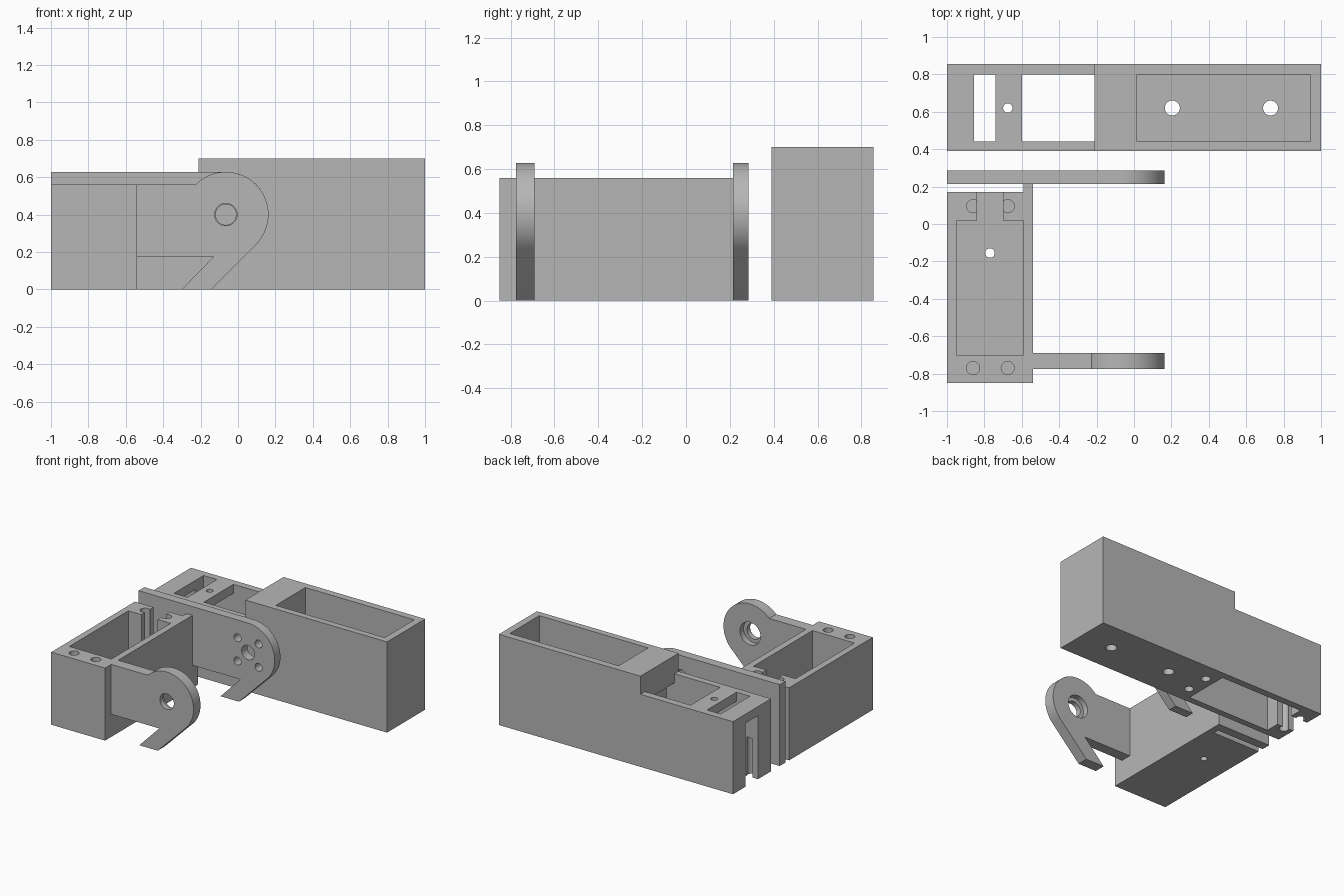
import bpy, bmesh, math
from mathutils import Matrix, Vector

if "Cube" in bpy.data.objects:
    bpy.data.objects.remove(bpy.data.objects["Cube"])

grey = bpy.data.materials.new("plain_grey")
grey.use_nodes = True
colour = (0.47, 0.47, 0.47, 1)
grey.diffuse_color = colour
grey.node_tree.nodes["Principled BSDF"].inputs["Base Color"].default_value = colour


def to_object(name, bm):
    bmesh.ops.recalc_face_normals(bm, faces=bm.faces)
    mesh = bpy.data.meshes.new(name)
    bm.to_mesh(mesh)
    bm.free()
    mesh.materials.append(grey)
    obj = bpy.data.objects.new(name, mesh)
    bpy.context.collection.objects.link(obj)
    return obj


def box(name, x, y, z):
    bm = bmesh.new()
    bmesh.ops.create_cube(bm, size=1)
    for v in bm.verts:
        v.co = Vector([(r[0] + r[1]) / 2 + c * (r[1] - r[0]) for c, r in zip(v.co, (x, y, z))])
    return to_object(name, bm)


def prism(name, outline, y):
    """Extrude an x-z outline from y[0] to y[1]."""
    bm = bmesh.new()
    face = bm.faces.new([bm.verts.new((px, y[0], pz)) for px, pz in outline])
    new = bmesh.ops.extrude_face_region(bm, geom=[face])["geom"]
    bmesh.ops.translate(bm, vec=(0, y[1] - y[0], 0),
                        verts=[v for v in new if isinstance(v, bmesh.types.BMVert)])
    return to_object(name, bm)


def drill(centre, radius, length, axis="Z"):
    bm = bmesh.new()
    turn = Matrix.Rotation(math.pi / 2, 4, "X") if axis == "Y" else Matrix()
    bmesh.ops.create_cone(bm, cap_ends=True, segments=40, radius1=radius, radius2=radius,
                          depth=length, matrix=Matrix.Translation(centre) @ turn)
    return to_object("cutter", bm)


def cut(obj, cutters):
    for c in cutters:
        c.hide_render = True
        mod = obj.modifiers.new("cut", "BOOLEAN")
        mod.operation, mod.solver, mod.object = "DIFFERENCE", "EXACT", c
    deps = bpy.context.evaluated_depsgraph_get()
    mesh = bpy.data.meshes.new_from_object(obj.evaluated_get(deps))
    obj.modifiers.clear()
    obj.data = mesh
    for c in cutters:
        bpy.data.objects.remove(c)


# Long housing: tall battery end and low motor end
LOW, TALL, SKIN = 0.56, 0.7, 0.07
STEP, MID = -0.21, 0.62
back = (0.39, 0.855)
inner = (0.44, 0.80)
housing = prism("long_housing", [(-1, 0), (1, 0), (1, TALL), (STEP, TALL), (STEP, LOW), (-1, LOW)], back)
cutters = [
    box("tray", (0.015, 0.945), inner, (0.05, 1)),
    box("motor_bay", (-0.855, -0.14), inner, (-1, LOW - SKIN)),
    box("narrow_window", (-0.855, -0.74), inner, (0.3, 1)),
    box("wide_window", (-0.6, STEP), inner, (0.3, 1)),
    box("cable_slot", (-1.2, -0.8), (0.55, 0.70), (-1, LOW - SKIN)),
    drill((-0.675, MID, LOW), 0.025, 0.4),
]
cutters += [drill((x, MID, 0), 0.04, 0.3) for x in (0.205, 0.73)]
cutters += [drill((x, MID + s * 0.092, 0), 0.033, 0.6) for x in (-0.06, -0.93) for s in (-1, 1)]
cut(housing, cutters)

# Motor box, open at the top
WALL = -0.54
motor_box = box("motor_box", (-1, WALL), (-0.85, 0.17), (0, LOW))
cutters = [
    box("bay", (-0.95, -0.59), (-0.70, 0.02), (SKIN, 1)),
    box("slot", (-0.84, -0.70), (-0.1, 0.3), (SKIN, 1)),
    drill((-0.77, -0.155, 0), 0.025, 0.4),
]
cutters += [drill((x, y, LOW), 0.035, 0.6) for x in (-0.86, -0.675) for y in (-0.77, 0.095)]
cut(motor_box, cutters)
connector = box("connector", (-0.59, WALL), (0.17, 0.215), (0, LOW))

# Hinge arms: round head with a slanted hook below
CX, CZ, R, ARM_BASE = -0.065, 0.4, 0.228, 0.175


def head(start):
    """Arc over the round head, from the hook's tangent up to a start angle."""
    n = 36
    angles = [math.radians(-45 + (start + 45) * i / n) for i in range(n + 1)]
    return [(CX + R * math.cos(a), CZ + R * math.sin(a)) for a in angles]


hook = [(WALL, ARM_BASE), (-0.13, ARM_BASE), (-0.30, 0), (-0.143, 0)]
meet = 180 - math.degrees(math.asin((LOW - CZ) / R))
front_arm = prism("front_arm", hook + head(meet) + [(WALL, LOW)], (-0.775, -0.69))
cut(front_arm, [drill((CX, -0.73, CZ), 0.06, 0.4, "Y"),
                drill((CX, -0.635, CZ), 0.088, 0.2, "Y")])

plate_outline = [(-1, 0), (WALL, 0)] + hook + head(90) + [(-1, CZ + R)]
back_arm = prism("back_arm", plate_outline, (0.215, 0.285))
cutters = [drill((CX, 0.25, CZ), 0.055, 0.4, "Y")]
cutters += [drill((CX + sx * 0.09, 0.25, CZ + sz * 0.09), 0.03, 0.4, "Y")
            for sx in (-1, 1) for sz in (-1, 1)]
cut(back_arm, cutters)

# Smooth the round surfaces, keep the edges crisp
bpy.ops.object.select_all(action="DESELECT")
for part in (housing, motor_box, connector, front_arm, back_arm):
    part.select_set(True)
    bpy.context.view_layer.objects.active = part
bpy.ops.object.shade_smooth_by_angle(angle=math.radians(30))
